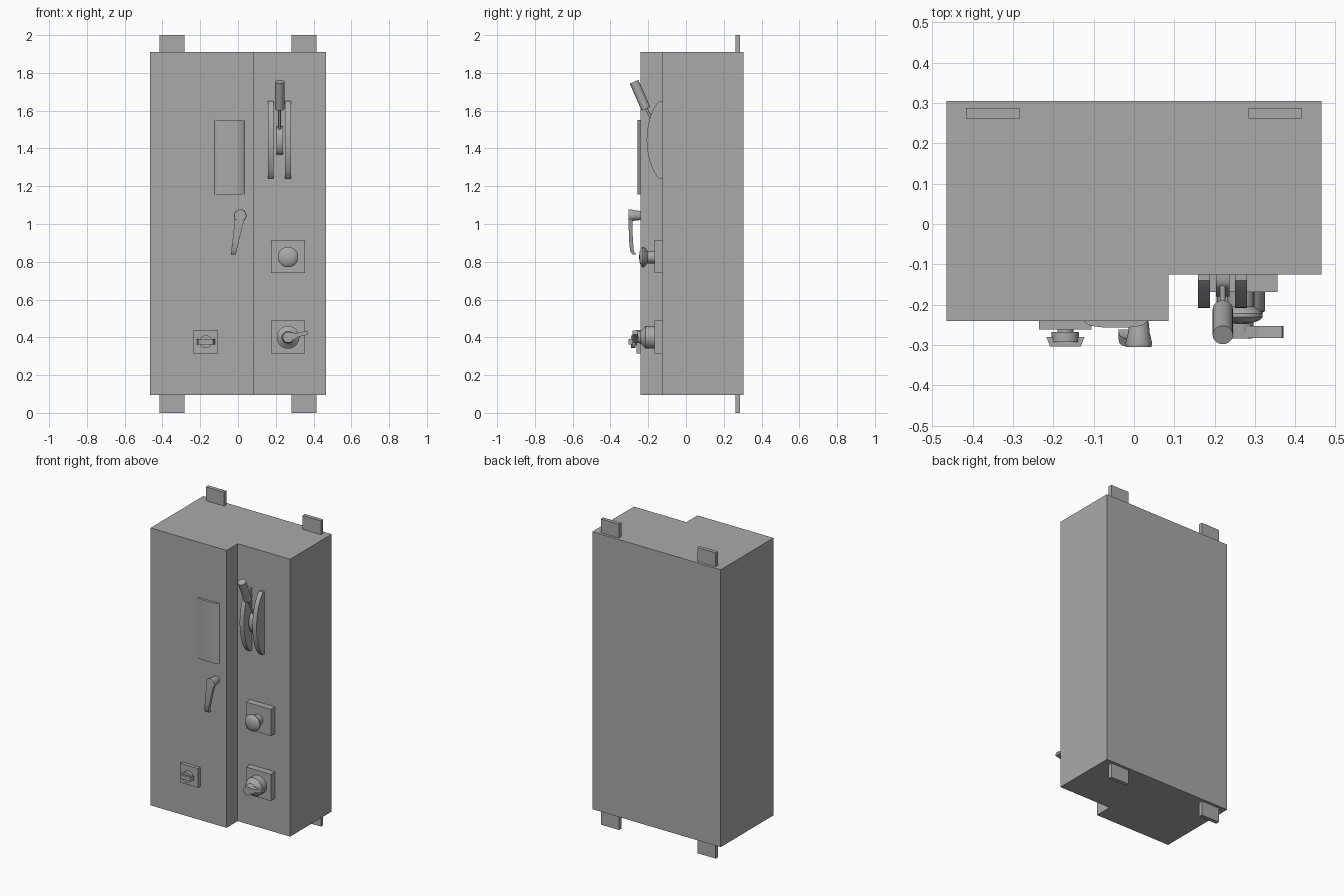
import bpy, bmesh, math
from mathutils import Vector

cube = bpy.data.objects.get("Cube")
if cube:
    bpy.data.objects.remove(cube, do_unlink=True)

grey = bpy.data.materials.new("painted_grey")
grey.use_nodes = True
colour = (0.4, 0.4, 0.4, 1)
grey.diffuse_color = colour
grey.node_tree.nodes["Principled BSDF"].inputs["Base Color"].default_value = colour


def finish(name, bm, smooth=False):
    bmesh.ops.recalc_face_normals(bm, faces=bm.faces)
    mesh = bpy.data.meshes.new(name)
    bm.to_mesh(mesh)
    bm.free()
    mesh.materials.append(grey)
    obj = bpy.data.objects.new(name, mesh)
    bpy.context.collection.objects.link(obj)
    if smooth:
        bpy.ops.object.select_all(action="DESELECT")
        obj.select_set(True)
        bpy.context.view_layer.objects.active = obj
        bpy.ops.object.shade_smooth_by_angle(angle=math.radians(35))
    return obj


def prism(name, points, offset, smooth=False):
    """Extrude a planar outline of 3D points along an offset."""
    bm = bmesh.new()
    face = bm.faces.new([bm.verts.new(p) for p in points])
    moved = bmesh.ops.extrude_face_region(bm, geom=[face])["geom"]
    verts = [v for v in moved if isinstance(v, bmesh.types.BMVert)]
    bmesh.ops.translate(bm, verts=verts, vec=offset)
    return finish(name, bm, smooth)


def box(name, x0, x1, y0, y1, z0, z1):
    outline = [(x0, y0, z0), (x1, y0, z0), (x1, y0, z1), (x0, y0, z1)]
    return prism(name, outline, (0, y1 - y0, 0))


def loft(name, rings):
    """Skin a list of equal-length rings and cap both ends."""
    bm = bmesh.new()
    loops = [[bm.verts.new(p) for p in ring] for ring in rings]
    n = len(loops[0])
    for a, b in zip(loops, loops[1:]):
        for i in range(n):
            j = (i + 1) % n
            bm.faces.new((a[i], a[j], b[j], b[i]))
    bm.faces.new(loops[0])
    bm.faces.new(loops[-1])
    return finish(name, bm, True)


def turned(name, x, z, profile, sides=32):
    """Lathe (radius, y) pairs round a front-to-back axis."""
    turns = [i * math.tau / sides for i in range(sides)]
    return loft(name, [[(x + r * math.cos(t), y, z + r * math.sin(t)) for t in turns]
                       for r, y in profile])


def rod(name, start, end, radius, sides=24):
    start, end = Vector(start), Vector(end)
    turn = (end - start).to_track_quat("Z", "Y")
    ring = [turn @ Vector((radius * math.cos(i * math.tau / sides),
                           radius * math.sin(i * math.tau / sides), 0)) for i in range(sides)]
    return loft(name, [[p + c for p in ring] for c in (start, end)])


def crescent(name, x, width, z, half, back, edge, front):
    """Upright plate with a bowed front edge."""
    points = [(x, back, z - half)]
    for i in range(25):
        t = i / 12 - 1
        points.append((x, edge + (front - edge) * (1 - t * t) ** 0.75, z + half * t))
    points.append((x, back, z + half))
    return prism(name, points, (width, 0, 0), True)


# Stepped cabinet
step = [(-0.465, 0.305), (-0.465, -0.24), (0.085, -0.24),
        (0.085, -0.125), (0.465, -0.125), (0.465, 0.305)]
prism("cabinet", [(x, y, 0.095) for x, y in step], (0, 0, 1.815))

# Mounting tabs
for side, x in (("right", -0.35), ("left", 0.35)):
    for level, z0, z1 in (("lower", 0, 0.095), ("upper", 1.91, 2)):
        box(f"{level}_{side}_mounting_tab", x - 0.066, x + 0.066, 0.262, 0.287, z0, z1)

# Door window cover with softened sides
cover = [(-0.125, -0.24), (-0.11, -0.252), (-0.08, -0.256),
         (-0.01, -0.256), (0.02, -0.252), (0.035, -0.24)]
prism("window_cover", [(x, y, 1.155) for x, y in cover], (0, 0, 0.395), True)

# Door handle: flared boss and tapered lever with curled tip
turned("door_handle_boss", 0.012, 1.045,
       [(0.024, -0.24), (0.027, -0.27), (0.033, -0.295), (0.031, -0.305)])
path = [(0.012, -0.293, 1.05, 0.029), (0.002, -0.294, 0.99, 0.022),
        (-0.012, -0.291, 0.91, 0.017), (-0.022, -0.286, 0.855, 0.014),
        (-0.025, -0.272, 0.838, 0.014)]
loft("door_handle_lever", [[(x - w, y - 0.01, z), (x + w, y - 0.01, z),
                            (x + w, y + 0.01, z), (x - w, y + 0.01, z)] for x, y, z, w in path])

# Small selector switch on the door
box("selector_plate", -0.235, -0.105, -0.262, -0.24, 0.315, 0.44)
turned("selector_shaft", -0.17, 0.377, [(0.02, -0.26), (0.02, -0.27)])
turned("selector_knob", -0.17, 0.377, [(0.034, -0.268), (0.034, -0.292)])
grip = [(-0.217, -0.28), (-0.208, -0.304), (-0.132, -0.304), (-0.123, -0.28)]
prism("selector_grip", [(x, y, 0.363) for x, y in grip], (0, 0, 0.028))

# Mushroom push button
box("button_plate", 0.175, 0.355, -0.168, -0.125, 0.74, 0.915)
turned("button", 0.265, 0.825,
       [(0.033, -0.165), (0.033, -0.205), (0.045, -0.212), (0.054, -0.222),
        (0.054, -0.23), (0.045, -0.239), (0.028, -0.245), (0.008, -0.248)])

# Rotary switch with pointer lever
box("rotary_plate", 0.175, 0.355, -0.168, -0.125, 0.315, 0.49)
turned("rotary_base", 0.265, 0.4,
       [(0.06, -0.165), (0.06, -0.215), (0.053, -0.22), (0.032, -0.24), (0.028, -0.284)])
pointer = [(0.255, 0.372), (0.285, 0.378), (0.318, 0.402), (0.37, 0.414),
           (0.367, 0.435), (0.31, 0.422), (0.27, 0.428)]
prism("rotary_lever", [(x, -0.253, z) for x, z in pointer], (0, -0.03, 0))

# Disconnect lever between two bowed guards
for side, x in (("right", 0.158), ("left", 0.25)):
    crescent(f"{side}_lever_guard", x, 0.03, 1.445, 0.205, -0.125, -0.14, -0.208)
crescent("lever_hub", 0.203, 0.034, 1.442, 0.073, -0.125, -0.145, -0.18)
rod("lever_rod", (0.22, -0.135, 1.46), (0.22, -0.22, 1.63), 0.007, 12)
rod("lever_grip", (0.22, -0.212, 1.61), (0.22, -0.275, 1.753), 0.025)
